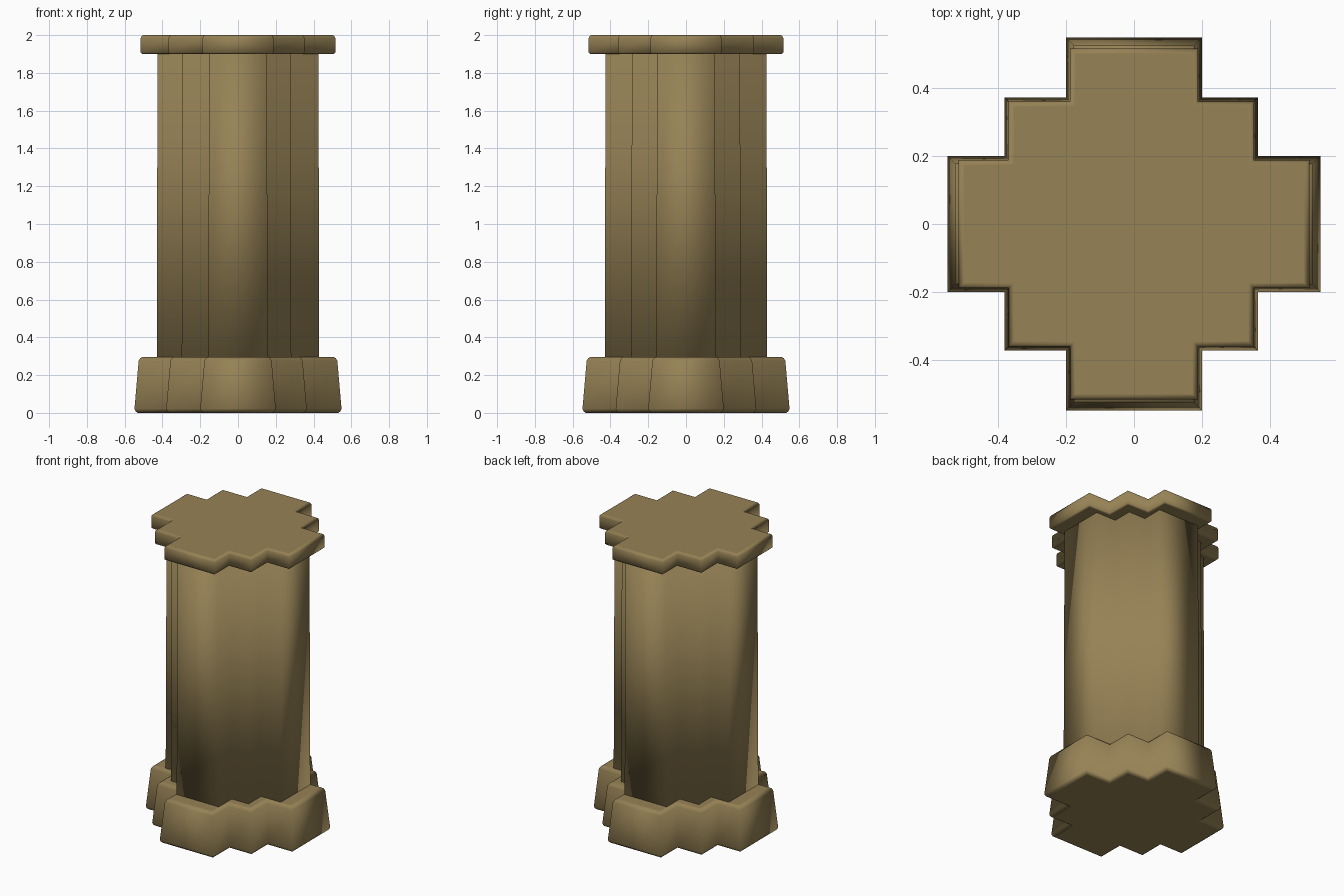
import bpy
import bmesh
import math

cube = bpy.data.objects.get("Cube")
if cube:
    bpy.data.objects.remove(cube, do_unlink=True)

stone = bpy.data.materials.new("olive_sandstone")
stone.use_nodes = True
COLOR = (0.305, 0.223, 0.091, 1.0)
stone.diffuse_color = COLOR
stone.node_tree.nodes["Principled BSDF"].inputs["Base Color"].default_value = COLOR


def outline(end, step, arm, shift):
    """Stepped cross outline, counter-clockwise, one quarter at a time."""
    quarter = [(end, arm), (step, arm), (step, step), (arm, step), (arm, end)]
    points = []
    for turn in range(4):
        for x, y in quarter:
            for _ in range(turn):
                x, y = -y, x
            if abs(abs(x) - step) < 1e-6:
                x += shift
            points.append((x, y))
    return points


def stepped_part(name, size, levels, shift=-0.008):
    """Loft the stepped cross through (height, inset) levels and cap both ends."""
    bm = bmesh.new()
    rings = []
    for z, inset in levels:
        points = outline(*[s - inset for s in size], shift)
        rings.append([bm.verts.new((x, y, z)) for x, y in points])
    for low, high in zip(rings, rings[1:]):
        for i in range(len(low)):
            j = (i + 1) % len(low)
            bm.faces.new((low[i], low[j], high[j], high[i]))
    bm.faces.new(rings[0][::-1])
    bm.faces.new(rings[-1])
    mesh = bpy.data.meshes.new(name)
    bm.to_mesh(mesh)
    bm.free()
    mesh.materials.append(stone)
    obj = bpy.data.objects.new(name, mesh)
    bpy.context.collection.objects.link(obj)
    # Upright corners stay soft, as on worn stone
    bpy.ops.object.select_all(action="DESELECT")
    obj.select_set(True)
    bpy.context.view_layer.objects.active = obj
    bpy.ops.object.shade_smooth_by_angle(angle=math.radians(100))
    return obj


# Flared foot with softened rims
stepped_part("base", (0.548, 0.372, 0.2),
             [(0, 0.022), (0, 0.018), (0.008, 0.006), (0.022, 0),
              (0.275, 0.022), (0.29, 0.03), (0.296, 0.042), (0.296, 0.046)])

# Plain stepped shaft, sunk into the base and the capital
stepped_part("shaft", (0.43, 0.29, 0.157), [(0.28, 0), (1.91, 0.004)])

# Flat slab on top
stepped_part("capital", (0.515, 0.36, 0.188),
             [(1.9, 0.012), (1.9, 0.008), (1.908, 0),
              (1.984, 0), (1.994, 0.004), (2.0, 0.012), (2.0, 0.016)])
